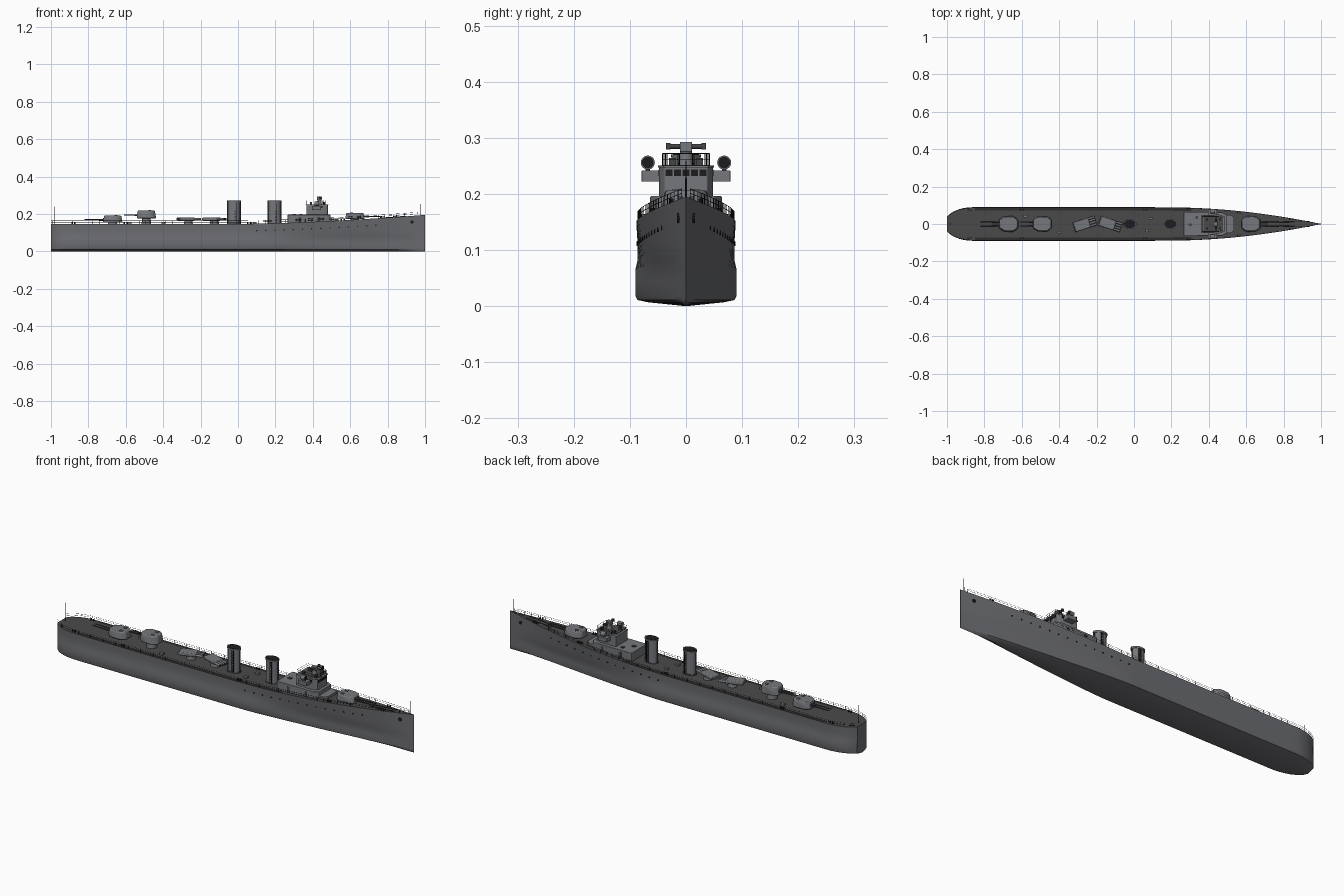
import bpy, bmesh, math
from mathutils import Matrix, Vector

if "Cube" in bpy.data.objects:
    bpy.data.objects.remove(bpy.data.objects["Cube"])


def material(name, rgb):
    m = bpy.data.materials.new(name)
    m.use_nodes = True
    m.diffuse_color = (*rgb, 1)
    m.node_tree.nodes["Principled BSDF"].inputs["Base Color"].default_value = (*rgb, 1)
    return m


HULL = material("hull grey", (0.15, 0.153, 0.165))
HOUSE = material("superstructure grey", (0.18, 0.186, 0.2))
DECK = material("deck grey", (0.07, 0.068, 0.068))
EDGE = material("waterway dark", (0.028, 0.026, 0.026))
BLACK = material("black fittings", (0.012, 0.012, 0.014))
STEEL = material("gunmetal", (0.06, 0.06, 0.066))
I = Matrix.Identity(4)


def finish(name, bm, mats, M=I, bevel=0):
    bmesh.ops.recalc_face_normals(bm, faces=bm.faces)
    me = bpy.data.meshes.new(name)
    bm.to_mesh(me)
    bm.free()
    for m in mats:
        me.materials.append(m)
    ob = bpy.data.objects.new(name, me)
    bpy.context.collection.objects.link(ob)
    ob.matrix_world = M
    if bevel:
        mod = ob.modifiers.new("soft edges", "BEVEL")
        mod.width, mod.segments = bevel, 2
    bpy.ops.object.select_all(action="DESELECT")
    bpy.context.view_layer.objects.active = ob
    ob.select_set(True)
    bpy.ops.object.shade_smooth_by_angle(angle=math.radians(35))
    return ob


def boxes(name, items, mat, M=I, bevel=0):
    # items: (centre, size)
    bm = bmesh.new()
    for c, s in items:
        bmesh.ops.create_cube(bm, size=1, matrix=Matrix.Translation(c) @ Matrix.Diagonal((*s, 1)))
    return finish(name, bm, [mat], M, bevel)


def rods(name, items, mat, M=I, sides=12):
    # items: (start, end, start radius, end radius)
    bm = bmesh.new()
    for a, b, r1, r2 in items:
        a, b = Vector(a), Vector(b)
        turn = (b - a).to_track_quat("Z", "Y").to_matrix().to_4x4()
        bmesh.ops.create_cone(bm, cap_ends=True, segments=sides, radius1=r1, radius2=r2,
                              depth=(b - a).length, matrix=Matrix.Translation((a + b) / 2) @ turn)
    return finish(name, bm, [mat], M)


def prism(name, half, z0, z1, mat, M=I, top=1, bevel=0):
    # half: outline on the +y side, mirrored across y = 0
    outline = half + [(x, -y) for x, y in reversed(half)]
    bm = bmesh.new()
    low = [bm.verts.new((x, y, z0)) for x, y in outline]
    high = [bm.verts.new((x * top, y * top, z1)) for x, y in outline]
    bm.faces.new(low)
    bm.faces.new(high)
    for i in range(len(low)):
        j = (i + 1) % len(low)
        bm.faces.new((low[i], low[j], high[j], high[i]))
    return finish(name, bm, [mat], M, bevel)


def wires(name, lines, radius, mat):
    cu = bpy.data.curves.new(name, "CURVE")
    cu.dimensions = "3D"
    cu.bevel_depth, cu.bevel_resolution = radius, 0
    for pts in lines:
        sp = cu.splines.new("POLY")
        sp.points.add(len(pts) - 1)
        for p, q in zip(sp.points, pts):
            p.co = (*q, 1)
    cu.materials.append(mat)
    bpy.context.collection.objects.link(bpy.data.objects.new(name, cu))


# Hull form
def sheer(x):
    return 0.147 + 0.048 * max(0, x) ** 1.6


def beam(x, start, power):
    if x < -0.85:
        return 0.09 * math.sqrt(1 - 0.82 * ((-0.85 - x) / 0.15) ** 2.2)
    t = max(0, (x - start) / (1 - start))
    return max(0.0012, 0.09 * (1 - t ** power))


def section(x):
    d, w, h = beam(x, 0.2, 1.9), beam(x, 0.1, 1.25), sheer(x)
    return [(0, 0), (w * 0.75, 0.007), (w * 0.96, 0.011), (w, 0.018), (w, 0.045), (w * 0.99 + d * 0.01, 0.066),
            (w * 0.6 + d * 0.36, 0.082), (w * 0.3 + d * 0.66, 0.115), (d * 0.985, h)]


def side_y(x, z):
    s = section(x)
    for (y0, z0), (y1, z1) in zip(s, s[1:]):
        if z <= z1:
            return y0 + (y1 - y0) * (z - z0) / (z1 - z0)
    return s[-1][0]


stations = [-1 + 0.15 * (i / 10) ** 1.6 for i in range(10)] + [-0.85 + 1.85 * i / 48 for i in range(49)]
bm = bmesh.new()
rings = []
for x in stations:
    s = section(x)
    d, h = s[-1]
    ring = s + [(d * f, h) for f in (0.8, 0, -0.8)] + [(-y, z) for y, z in reversed(s[1:])]
    rings.append([bm.verts.new((x, y, z)) for y, z in ring])
n, k0 = len(rings[0]), len(section(0)) - 1
for x, a, b in zip(stations, rings, rings[1:]):
    for k in range(n):
        f = bm.faces.new((a[k], a[(k + 1) % n], b[(k + 1) % n], b[k]))
        if k in (k0, k0 + 3):
            f.material_index = 2 if -0.86 < x < 0.28 else 1
        elif k0 < k < k0 + 3:
            f.material_index = 1
bm.faces.new(rings[0])
bm.faces.new(rings[-1])
finish("hull", bm, [HULL, DECK, EDGE])

# Portholes and hawse pipes
holes = []
for s in (-1, 1):
    for i in range(14):
        x = 0.1 + i * 0.049
        z = sheer(x) - 0.037
        y = side_y(x, z)
        holes.append(((x, s * (y - 0.004), z), (x, s * (y + 0.0015), z), 0.004, 0.004))
    y = side_y(0.93, 0.157)
    holes.append(((0.93, s * (y - 0.004), 0.157), (0.93, s * (y + 0.003), 0.157), 0.009, 0.009))
rods("portholes", holes, BLACK, sides=10)

# Deck railing and staffs
lines = []
path = [x for x in stations if x < 0.985]
for s in (-1, 1):
    for up in (0.009, 0.017):
        lines.append([(x, s * section(x)[-1][0] * 0.97, sheer(x) + up) for x in path])
    for i in range(56):
        x = -0.99 + i * 0.0355
        y = s * section(x)[-1][0] * 0.97
        lines.append([(x, y, sheer(x) - 0.001), (x, y, sheer(x) + 0.017)])
wires("deck_railing", lines, 0.0006, BLACK)
rods("flagstaffs", [((-0.982, 0, 0.145), (-0.982, 0, 0.24), 0.0018, 0.001),
                    ((0.978, 0, 0.185), (0.978, 0, 0.26), 0.0018, 0.001)], BLACK, sides=6)


# Gun mounts
def gun(name, x, base, z0, z1, reach, turn):
    M = Matrix.Translation((x, 0, 0)) @ Matrix.Rotation(turn, 4, "Z")
    rods(name + "_pedestal", [((0, 0, base), (0, 0, z0 + 0.003), 0.026, 0.022)], HOUSE, M, 20)
    shield = [(-0.052, 0.02), (-0.04, 0.034), (-0.022, 0.043), (0.026, 0.041), (0.052, 0.024)]
    prism(name + "_shield", shield, z0, z1, HOUSE, M, 0.88, 0.004)
    boxes(name + "_roof_hatches", [((-0.018, s * 0.018, z1), (0.014, 0.012, 0.006)) for s in (-1, 1)], HOUSE, M)
    zb = z0 + 0.4 * (z1 - z0)
    rods(name + "_barrels", [((0.03, s * 0.01, zb), (reach, s * 0.01, zb + 0.002), 0.0042, 0.0024)
                             for s in (-1, 1)], STEEL, M)
    boxes(name + "_gun_ports", [((0.047, s * 0.01, zb + 0.002), (0.008, 0.01, 0.014)) for s in (-1, 1)], STEEL, M)


gun("forward_gun", 0.625, 0.155, 0.173, 0.206, 0.15, 0)
gun("upper_aft_gun", -0.49, 0.145, 0.177, 0.218, 0.12, math.pi)
gun("lower_aft_gun", -0.67, 0.145, 0.155, 0.191, 0.15, math.pi)

# Torpedo mounts, trained off the centreline
for name, x, turn in (("aft_torpedo", -0.265, 18), ("fore_torpedo", -0.128, -18)):
    M = Matrix.Translation((x, 0, 0)) @ Matrix.Rotation(math.radians(turn), 4, "Z")
    rods(name + "_pedestal", [((0, 0, 0.145), (0, 0, 0.167), 0.024, 0.02)], HOUSE, M, 20)
    boxes(name + "_housing", [((-0.014, 0, 0.174), (0.084, 0.054, 0.017))], HOUSE, M, 0.004)
    rods(name + "_tubes", [((-0.06, y, 0.173), (0.062, y, 0.173), 0.0062, 0.0062)
                           for y in (-0.02, -0.0067, 0.0067, 0.02)], HOUSE, M)
    rods(name + "_muzzles", [((0.06, y, 0.173), (0.063, y, 0.173), 0.0045, 0.0045)
                             for y in (-0.02, -0.0067, 0.0067, 0.02)], BLACK, M)

# Funnels with caps, pipes and ladder
for name, x in (("aft_funnel", -0.022), ("fore_funnel", 0.195)):
    M = Matrix.Translation((x, 0, 0)) @ Matrix.Diagonal((1, 0.74, 1, 1))
    rods(name, [((0, 0, 0.143), (0, 0, 0.262), 0.032, 0.032)], HOUSE, M, 32)
    rods(name + "_cap", [((0, 0, 0.261), (0, 0, 0.27), 0.035, 0.036)], HOUSE, M, 32)
    rods(name + "_opening", [((0, 0, 0.266), (0, 0, 0.2715), 0.031, 0.031)], BLACK, M, 32)
    rods(name + "_base", [((0, 0, 0.143), (0, 0, 0.153), 0.037, 0.035)], DECK, M, 32)
    rods(name + "_pipes", [((s * 0.034, 0, 0.146), (s * 0.034, 0, 0.272), 0.003, 0.003) for s in (-1, 1)], STEEL, M, 8)
    rungs = [((0.008, s * 0.033, 0.155 + i * 0.008), (0.01, 0.003, 0.002)) for i in range(14) for s in (-1, 1)]
    rails = [((0.008 + e, s * 0.033, 0.205), (0.002, 0.004, 0.115)) for e in (-0.005, 0.005) for s in (-1, 1)]
    boxes(name + "_ladders", rungs + rails, BLACK, M)

# Deckhouse and bridge
prism("deckhouse", [(0.265, 0.064), (0.47, 0.064), (0.495, 0.05)], 0.143, 0.196, HOUSE, bevel=0.002)
prism("forward_platform", [(0.49, 0.05), (0.52, 0.048), (0.535, 0.034)], 0.145, 0.176, HOUSE)
boxes("deckhouse_hatches", [((0.3, -0.005, 0.197), (0.018, 0.014, 0.006)),
                            ((0.335, 0.035, 0.197), (0.014, 0.014, 0.006))], DECK)
prism("bridge", [(0.365, 0.046), (0.455, 0.048), (0.48, 0.038)], 0.194, 0.248, HOUSE, bevel=0.0015)
prism("bridge_roof", [(0.362, 0.048), (0.457, 0.05), (0.483, 0.04)], 0.247, 0.251, HOUSE)
prism("bridge_deck", [(0.372, 0.04), (0.452, 0.042), (0.475, 0.034)], 0.2505, 0.2515, DECK)
panes = [((0.48, y, 0.238), (0.003, 0.0125, 0.012)) for y in (-0.03, -0.015, 0, 0.015, 0.03)]
panes += [((x, s * 0.0475, 0.238), (0.014, 0.003, 0.012)) for x in (0.41, 0.428, 0.446) for s in (-1, 1)]
boxes("bridge_windows", panes, BLACK)
boxes("doors", [((x, s * 0.0642, 0.168), (0.014, 0.002, 0.034)) for x in (0.33, 0.43) for s in (-1, 1)], STEEL)

# Bridge wings and signal lamps
boxes("bridge_wings", [((0.42, s * 0.063, 0.232), (0.05, 0.032, 0.02)) for s in (-1, 1)], HOUSE, bevel=0.001)
rods("lamp_stands", [((0.42, s * 0.068, 0.24), (0.42, s * 0.068, 0.25), 0.004, 0.004) for s in (-1, 1)], STEEL)
rods("signal_lamps", [((0.408, s * 0.068, 0.256), (0.432, s * 0.068, 0.256), 0.011, 0.0125) for s in (-1, 1)], HOUSE, sides=20)
rods("lamp_glasses", [((0.431, s * 0.068, 0.256), (0.4335, s * 0.068, 0.256), 0.0105, 0.0105) for s in (-1, 1)], BLACK, sides=20)

# Bridge railing
loop = [(0.365, -0.042), (0.45, -0.042), (0.478, -0.034), (0.478, 0.034), (0.45, 0.042), (0.365, 0.042), (0.365, -0.042)]
lines = [[(x, y, z) for x, y in loop] for z in (0.261, 0.272)]
for a, b in zip(loop, loop[1:]):
    for t in (0, 0.33, 0.67):
        x, y = a[0] + (b[0] - a[0]) * t, a[1] + (b[1] - a[1]) * t
        lines.append([(x, y, 0.248), (x, y, 0.272)])
wires("bridge_railing", lines, 0.0008, BLACK)

# Rangefinder and instruments
rods("director_column", [((0.435, 0, 0.248), (0.435, 0, 0.278), 0.014, 0.01)], HOUSE, sides=20)
boxes("director_head", [((0.435, 0, 0.284), (0.026, 0.022, 0.018))], HOUSE, bevel=0.002)
rods("rangefinder", [((0.438, -0.036, 0.285), (0.438, 0.036, 0.285), 0.0045, 0.0045)], STEEL)
boxes("rangefinder_ends", [((0.438, s * 0.032, 0.285), (0.011, 0.008, 0.011)) for s in (-1, 1)], STEEL)
boxes("bridge_instruments", [((x, s * 0.024, 0.257), (0.012, 0.012, 0.014)) for x in (0.39, 0.46) for s in (-1, 1)], STEEL)

# Anchor chains, capstans, bollards and deck lockers
wires("anchor_chains", [[(0.77, s * 0.01, sheer(0.77) + 0.001), (0.9, s * 0.012, sheer(0.9) + 0.001)] for s in (-1, 1)], 0.0016, BLACK)
rods("capstans", [((0.765, s * 0.011, 0.175), (0.765, s * 0.011, 0.189), 0.006, 0.005) for s in (-1, 1)], STEEL)
rods("bollards", [((x + e, s * beam(x, 0.2, 1.9) * 0.84, sheer(x) - 0.001), (x + e, s * beam(x, 0.2, 1.9) * 0.84, sheer(x) + 0.009), 0.004, 0.004)
                  for x in (-0.88, -0.6, 0.06, 0.56, 0.84) for e in (-0.007, 0.007) for s in (-1, 1)], BLACK, sides=8)
boxes("deck_lockers", [((-0.58, 0.042, 0.151), (0.02, 0.014, 0.012)), ((-0.4, -0.045, 0.151), (0.018, 0.014, 0.012)),
                       ((0.07, -0.035, 0.151), (0.016, 0.014, 0.012)), ((0.09, 0.03, 0.151), (0.02, 0.012, 0.012))], HOUSE)
